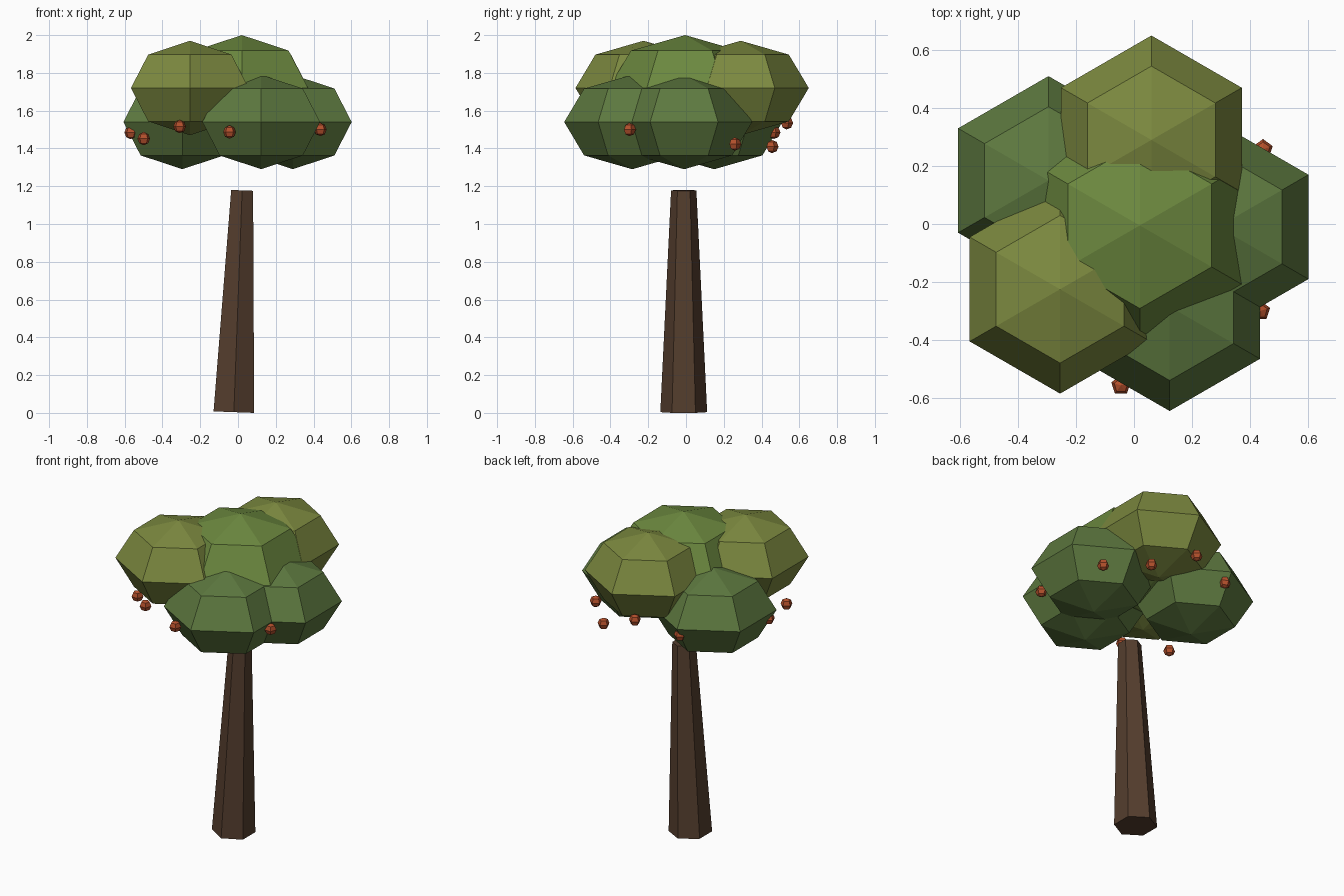
import bpy, bmesh, math
from mathutils import Vector, Matrix

if "Cube" in bpy.data.objects:
    bpy.data.objects.remove(bpy.data.objects["Cube"])


def material(name, rgb):
    m = bpy.data.materials.new(name)
    m.diffuse_color = (*rgb, 1)
    m.use_nodes = True
    m.node_tree.nodes["Principled BSDF"].inputs["Base Color"].default_value = m.diffuse_color
    return m


LIME = material("lime_leaf", (0.20, 0.25, 0.05))
GREEN = material("green_leaf", (0.15, 0.25, 0.05))
DARK = material("dark_leaf", (0.11, 0.19, 0.05))
BARK = material("bark", (0.09, 0.048, 0.027))
RED = material("fruit_red", (0.45, 0.08, 0.025))


def add_object(name, bm, mat, matrix):
    bmesh.ops.recalc_face_normals(bm, faces=bm.faces)
    mesh = bpy.data.meshes.new(name)
    bm.to_mesh(mesh)
    bm.free()
    mesh.materials.append(mat)
    ob = bpy.data.objects.new(name, mesh)
    ob.matrix_world = matrix
    bpy.context.collection.objects.link(ob)
    return ob


def lathe(profile, sides):
    """Faceted solid from (radius, z) points; a corner points along +y."""
    bm = bmesh.new()
    rings = []
    for r, z in profile:
        if r < 1e-6:
            rings.append([bm.verts.new((0, 0, z))] * sides)
        else:
            angles = [math.pi / 2 + math.tau * i / sides for i in range(sides)]
            rings.append([bm.verts.new((r * math.cos(a), r * math.sin(a), z)) for a in angles])
    for lo, hi in zip(rings, rings[1:]):
        for i in range(sides):
            j = (i + 1) % sides
            quad = [lo[i], lo[j], hi[j], hi[i]]
            bm.faces.new(list(dict.fromkeys(quad)))
    for ring, (r, z) in ((rings[0], profile[0]), (rings[-1], profile[-1])):
        if r > 1e-6:
            bm.faces.new(ring)
    return bm


def ball(name, centre, radius, height, sides, mat):
    profile = []
    for k in range(5):
        a = -math.pi / 2 + k * math.pi / 4
        profile.append((radius * math.cos(a), height * math.sin(a)))
    return add_object(name, lathe(profile, sides), mat, Matrix.Translation(centre))


# Trunk: tapered six-sided post with a slight lean
base, tip = Vector((-0.022, -0.012, 0.004)), Vector((0.022, -0.012, 1.178))
axis = tip - base
lean = Matrix.Translation(base) @ Matrix.Rotation(math.atan2(axis.x, axis.z), 4, 'Y')
add_object("trunk", lathe([(0.124, 0), (0.067, axis.length)], 6), BARK, lean)

# Crown: overlapping flattened leaf clumps
clumps = [
    ("crown_centre", (0.02, -0.005, 1.72), 0.405, 0.28, GREEN),
    ("crown_front_left", (-0.255, -0.225, 1.72), 0.36, 0.25, LIME),
    ("crown_back", (0.06, 0.29, 1.72), 0.36, 0.25, LIME),
    ("crown_front", (0.123, -0.285, 1.54), 0.36, 0.25, DARK),
    ("crown_right", (0.29, -0.01, 1.54), 0.36, 0.25, DARK),
    ("crown_left", (-0.295, 0.15, 1.54), 0.36, 0.25, DARK),
]
for name, centre, radius, height, mat in clumps:
    ball(name, centre, radius, height, 6, mat)

# Fruit: small balls hanging around the underside of the crown
fruit = [
    (0.436, -0.30, 1.50), (0.445, 0.258, 1.423), (-0.045, -0.557, 1.487),
    (-0.568, -0.01, 1.484), (-0.499, -0.283, 1.452), (-0.309, -0.475, 1.516),
    (0.253, 0.455, 1.41), (-0.283, 0.465, 1.485), (-0.018, 0.532, 1.535),
]
for i, p in enumerate(fruit, 1):
    ball(f"fruit_{i}", p, 0.035, 0.035, 5, RED)
